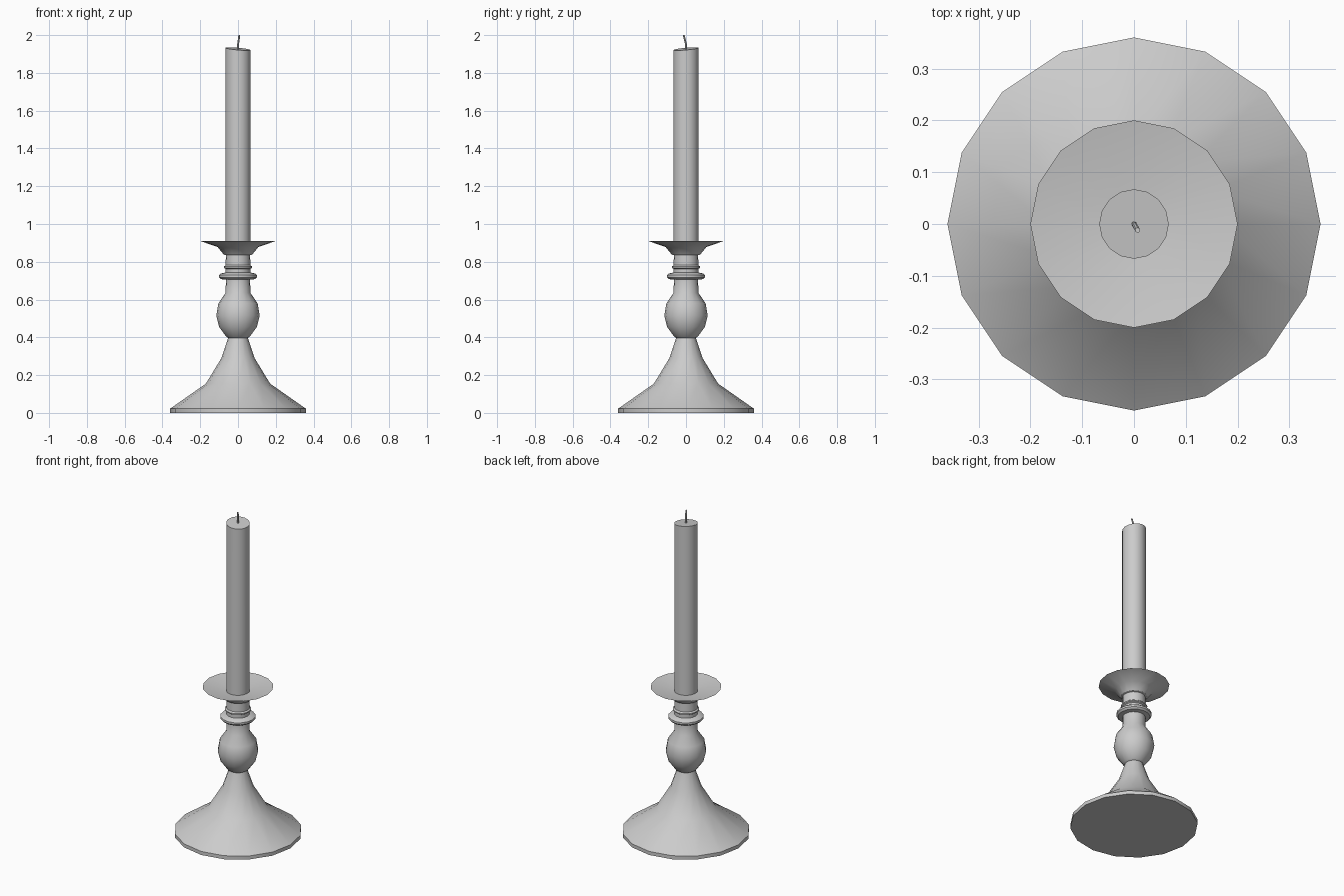
import bpy, bmesh, math
from mathutils import Vector

if "Cube" in bpy.data.objects:
    bpy.data.objects.remove(bpy.data.objects["Cube"])

SIDES = 16


def finish(name, bm, angle):
    bmesh.ops.recalc_face_normals(bm, faces=bm.faces)
    me = bpy.data.meshes.new(name)
    bm.to_mesh(me)
    bm.free()
    ob = bpy.data.objects.new(name, me)
    bpy.context.collection.objects.link(ob)
    bpy.ops.object.select_all(action='DESELECT')
    ob.select_set(True)
    bpy.context.view_layer.objects.active = ob
    bpy.ops.object.shade_smooth_by_angle(angle=math.radians(angle))
    return ob


def skin(name, rings, angle=35):
    """Join rings of points into a closed, capped surface."""
    bm = bmesh.new()
    loops = [[bm.verts.new(p) for p in ring] for ring in rings]
    for a, b in zip(loops, loops[1:]):
        n = len(a)
        for i in range(n):
            j = (i + 1) % n
            bm.faces.new((a[i], a[j], b[j], b[i]))
    bm.faces.new(loops[0][::-1])
    bm.faces.new(loops[-1])
    return finish(name, bm, angle)


def ring(r, z, x=0, y=0, n=SIDES, slope=(0, 0)):
    pts = []
    for i in range(n):
        a = 2 * math.pi * i / n
        dx, dy = r * math.cos(a), r * math.sin(a)
        pts.append((x + dx, y + dy, z + slope[0] * dx + slope[1] * dy))
    return pts


# Turned candlestick: foot, bulb, collar rings and drip pan in one profile
profile = [
    (0.36, 0), (0.36, 0.022), (0.17, 0.155), (0.088, 0.29), (0.052, 0.397),
    (0.062, 0.403), (0.1, 0.455), (0.115, 0.515), (0.104, 0.58), (0.066, 0.635),
    (0.064, 0.705), (0.09, 0.708), (0.1, 0.718), (0.1, 0.73), (0.09, 0.738),
    (0.066, 0.743), (0.066, 0.763), (0.075, 0.768), (0.075, 0.775), (0.066, 0.782),
    (0.064, 0.835), (0.075, 0.838), (0.108, 0.878), (0.2, 0.91), (0.067, 0.886),
]
skin("candlestick", [ring(r, z) for r, z in profile])

# Candle with a slightly slanted top
skin("candle", [ring(0.067, 0.87), ring(0.067, 1.927, slope=(-0.09, 0.09))])

# Leaning wick
skin("wick", [ring(0.005, z, x, y, 8) for x, y, z in
              [(0, 0, 1.92), (0.001, -0.001, 1.955), (0.007, -0.012, 2.0)]])
